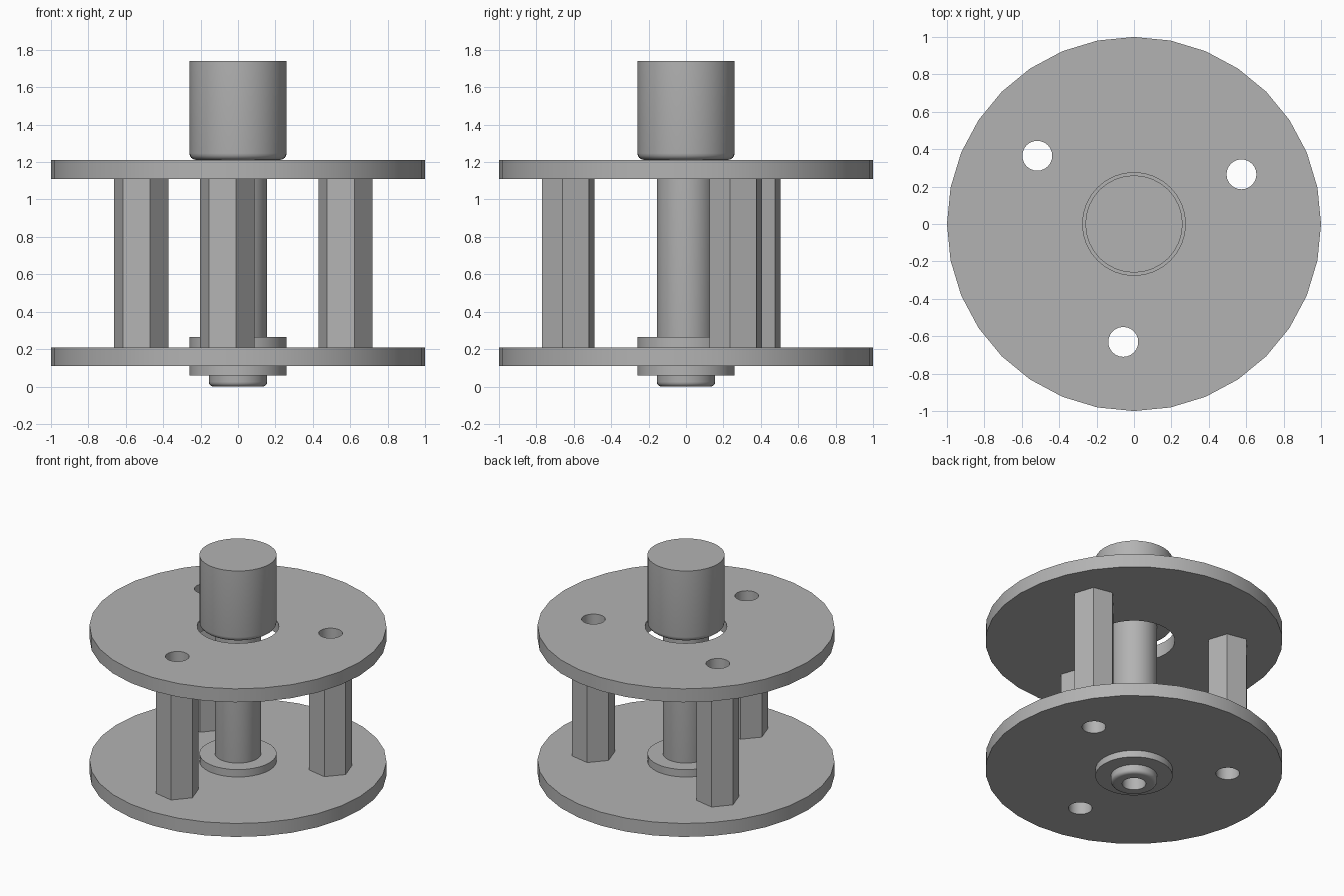
import bpy, bmesh
from math import sin, cos, pi, radians
from mathutils import Vector

cube = bpy.data.objects.get("Cube")
if cube:
    bpy.data.objects.remove(cube, do_unlink=True)

GREY = (0.45, 0.45, 0.45, 1)
metal = bpy.data.materials.new("plain grey")
metal.use_nodes = True
metal.diffuse_color = GREY
metal.node_tree.nodes["Principled BSDF"].inputs["Base Color"].default_value = GREY


def finish(name, bm):
    bmesh.ops.recalc_face_normals(bm, faces=bm.faces)
    mesh = bpy.data.meshes.new(name)
    bm.to_mesh(mesh)
    bm.free()
    mesh.materials.append(metal)
    obj = bpy.data.objects.new(name, mesh)
    bpy.context.collection.objects.link(obj)
    bpy.ops.object.select_all(action='DESELECT')
    obj.select_set(True)
    bpy.context.view_layer.objects.active = obj
    bpy.ops.object.shade_smooth_by_angle(angle=radians(35))
    return obj


def ring(radius, sides, centre=(0, 0), turn=0):
    return [(centre[0] + radius * cos(turn + 2 * pi * i / sides),
             centre[1] + radius * sin(turn + 2 * pi * i / sides)) for i in range(sides)]


def slab(name, loops, bottom, top):
    """Extrude an outline with holes: the first loop is the rim, the rest are holes."""
    bm = bmesh.new()
    for loop in loops:
        verts = [bm.verts.new((x, y, bottom)) for x, y in loop]
        for i, v in enumerate(verts):
            bm.edges.new((verts[i - 1], v))
    bmesh.ops.triangle_fill(bm, use_beauty=True, edges=bm.edges[:], normal=(0, 0, 1))
    new = bmesh.ops.extrude_face_region(bm, geom=bm.faces[:], use_keep_orig=True)["geom"]
    bmesh.ops.translate(bm, vec=(0, 0, top - bottom),
                        verts=[g for g in new if isinstance(g, bmesh.types.BMVert)])
    return finish(name, bm)


def lathe(name, profile, sides=32):
    """Spin a radius and height profile about the z axis."""
    bm = bmesh.new()
    verts = [bm.verts.new((r, 0, z)) for r, z in profile]
    edges = [bm.edges.new(pair) for pair in zip(verts, verts[1:])]
    bmesh.ops.spin(bm, geom=verts + edges, cent=(0, 0, 0), axis=(0, 0, 1),
                   angle=2 * pi, steps=sides, use_merge=True)
    bmesh.ops.remove_doubles(bm, verts=bm.verts[:], dist=0.0001)
    return finish(name, bm)


def fillet(radius, bottom, size, steps=4):
    """Rounded lower corner, from the underside out to the wall."""
    arc = [i * pi / 2 / steps for i in range(steps + 1)]
    return [(radius - size + size * sin(a), bottom + size - size * cos(a)) for a in arc]


# Three bolt positions, evenly spaced
BOLT = 0.08
spots = [(0.633 * cos(a), 0.633 * sin(a)) for a in (radians(24.8 + 120 * k) for k in range(3))]
bolt_holes = [ring(BOLT, 24, s) for s in spots]

# Round plates
slab("lower_plate", [ring(1, 32), ring(0.26, 32)] + bolt_holes, 0.11, 0.21)
slab("upper_plate", [ring(1, 32), ring(0.275, 32)] + bolt_holes, 1.11, 1.21)

# Hexagonal hollow spacers
for i, spot in enumerate(spots):
    slab(f"hex_spacer_{i + 1}", [ring(0.148, 6, spot, radians(-11.5)), bolt_holes[i]], 0.21, 1.11)

# Bushing around the shaft
slab("bushing", [ring(0.26, 32), ring(0.156, 32)], 0.06, 0.265)

# Shaft with a blind bore, and the knob on top
lathe("shaft", [(0, 0.4), (BOLT, 0.4), (BOLT, 0)] + fillet(0.156, 0, 0.025) + [(0.156, 1.215)])
lathe("knob", [(0, 1.212)] + fillet(0.26, 1.212, 0.035) + [(0.26, 1.74), (0, 1.74)])
